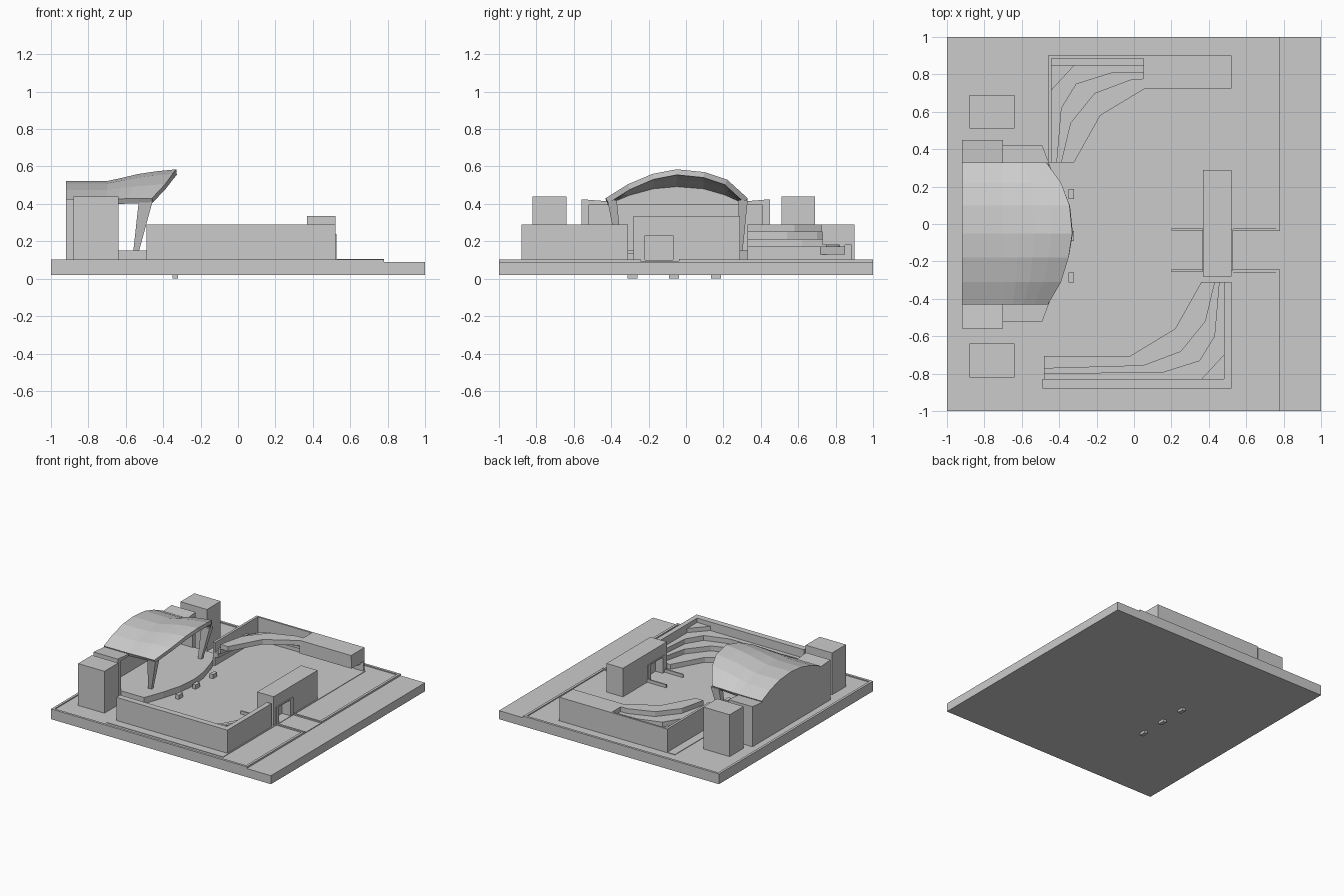
import bpy, bmesh

if "Cube" in bpy.data.objects:
    bpy.data.objects.remove(bpy.data.objects["Cube"])


def mesh_object(name, verts, faces):
    me = bpy.data.meshes.new(name)
    me.from_pydata(verts, [], faces)
    bm = bmesh.new()
    bm.from_mesh(me)
    bmesh.ops.recalc_face_normals(bm, faces=bm.faces)
    bm.to_mesh(me)
    bm.free()
    ob = bpy.data.objects.new(name, me)
    bpy.context.collection.objects.link(ob)
    return ob


def loft(name, low, high):
    """Solid between two matching loops of 3D points."""
    n = len(low)
    faces = [tuple(range(n))[::-1], tuple(range(n, 2 * n))]
    faces += [(i, (i + 1) % n, n + (i + 1) % n, n + i) for i in range(n)]
    return mesh_object(name, low + high, faces)


def prism(name, pts, z0, z1):
    return loft(name, [(x, y, z0) for x, y in pts], [(x, y, z1) for x, y in pts])


def box(name, x0, x1, y0, y1, z0, z1):
    return prism(name, [(x0, y0), (x1, y0), (x1, y1), (x0, y1)], z0, z1)


def cut(ob, cutter):
    m = ob.modifiers.new("cut", "BOOLEAN")
    m.operation = "DIFFERENCE"
    m.solver = "EXACT"
    m.object = cutter
    cutter.hide_render = True
    cutter.hide_viewport = True
    cutter.display_type = "WIRE"


# Ground: street slab, raised site, plaza pad
G = 0.096
box("street_slab", -1, 1, -1, 1, 0.02, 0.09)
box("site_slab", -1, 0.78, -1, 1, 0.085, G)
prism("plaza_pad", [(-0.53, -0.95), (0.53, -0.95), (0.53, 0.9), (-0.53, 0.9)], 0.09, 0.1)

# Kerbs around the two lawns, open at the entrance path
for side, ya, yb in (("south", -1, -0.25), ("north", 1, -0.03)):
    s = 1 if side == "south" else -1
    e = ya + 0.02 * s
    box(side + "_edge_kerb", -1, 0.78, min(ya, e), max(ya, e), 0.09, 0.104)
    box(side + "_street_kerb", 0.76, 0.78, min(ya, yb), max(ya, yb), 0.09, 0.104)
    box(side + "_path_kerb", 0.53, 0.78, yb - 0.008, yb + 0.008, 0.09, 0.106)
    box(side + "_queue_rail", 0.2, 0.38, yb - 0.006, yb + 0.006, 0.09, 0.125)
box("back_kerb", -1, -0.98, -1, 1, 0.09, 0.104)

# Towers beside the stage
for name, y0 in (("south_tower", -0.82), ("north_tower", 0.51)):
    box(name, -0.88, -0.64, y0, y0 + 0.18, 0.09, 0.44)

# Roof cross-sections at the back and along the curved front edge
ys = [-0.43, -0.31, -0.18, -0.05, 0.10, 0.22, 0.33]
back_z = [0.425, 0.475, 0.51, 0.522, 0.51, 0.475, 0.425]
front_z = [0.43, 0.505, 0.56, 0.585, 0.57, 0.53, 0.43]
front_x = [-0.46, -0.39, -0.35, -0.33, -0.345, -0.39, -0.47]

# Backstage building with arched top and stage recess
outline = [(-0.56, 0.09), (-0.56, 0.425)] + [(y, z - 0.01) for y, z in zip(ys, back_z)]
outline += [(0.45, 0.425), (0.45, 0.09)]
building = loft("backstage_building", [(-0.92, y, z) for y, z in outline],
                [(-0.70, y, z) for y, z in outline])
cut(building, box("recess_cutter", -0.84, -0.6, -0.52, 0.41, 0.1, 0.395))

# Curved canopy roof
verts = [(-0.92, y, z) for y, z in zip(ys, back_z)]
steps = [(0, 0), (0.22, 0.28), (0.45, 0.6), (0.7, 0.82), (1, 1)]
for s, w in steps:
    for y, bz, fz, fx in zip(ys, back_z, front_z, front_x):
        verts.append((-0.7 + s * (fx + 0.7), y, bz + w * (fz - bz)))
n = len(ys)
faces = [(i * n + j, (i + 1) * n + j, (i + 1) * n + j + 1, i * n + j + 1)
         for i in range(len(steps)) for j in range(n - 1)]
me = bpy.data.meshes.new("canopy_roof")
me.from_pydata(verts, [], faces)
roof = bpy.data.objects.new("canopy_roof", me)
bpy.context.collection.objects.link(roof)
sol = roof.modifiers.new("thickness", "SOLIDIFY")
sol.thickness = 0.03
sol.offset = -1

# Stage with bowed front
prism("stage", [(-0.84, -0.52), (-0.49, -0.52), (-0.43, -0.36), (-0.385, -0.2), (-0.37, -0.05),
                (-0.385, 0.1), (-0.43, 0.26), (-0.49, 0.42), (-0.84, 0.42)], 0.09, 0.15)

# Raking, tapered columns carrying the canopy
for name, yb, yt in (("south_column", -0.355, -0.395), ("north_column", 0.29, 0.305)):
    rect = lambda x0, x1, y, h, z: [(x0, y - h, z), (x1, y - h, z), (x1, y + h, z), (x0, y + h, z)]
    loft(name, rect(-0.56, -0.53, yb, 0.012, 0.145), rect(-0.53, -0.455, yt, 0.025, 0.42))

# Stage monitors
for i, y in enumerate((-0.285, -0.065, 0.16)):
    box("monitor_%d" % (i + 1), -0.35, -0.32, y - 0.027, y + 0.027, 0.0, 0.135)

# Seating tier edges, from the court outwards
tiers = [
    [(0.36, -0.31), (0.22, -0.56), (-0.02, -0.705), (-0.48, -0.705)],
    [(0.43, -0.31), (0.38, -0.52), (0.25, -0.68), (0.05, -0.755), (-0.48, -0.77)],
    [(0.455, -0.31), (0.43, -0.60), (0.35, -0.73), (0.16, -0.79), (-0.48, -0.80)],
    [(0.48, -0.31), (0.48, -0.70), (0.36, -0.83), (-0.48, -0.83)],
    [(0.48, -0.31), (0.48, -0.83), (-0.48, -0.83)],
]
turn = lambda p: (0.04 - p[0], 0.02 - p[1])
for k in range(3):
    ring = tiers[k] + tiers[k + 1][::-1]
    # south rises outwards, north strips rise towards the court
    prism("south_tier_%d" % (k + 1), ring, 0.09, 0.14 + 0.04 * k)
    prism("north_tier_%d" % (k + 1), [turn(p) for p in ring], 0.25 - 0.04 * k, 0.29 - 0.04 * k)
corner = [(0.48, -0.70), (0.48, -0.83), (0.36, -0.83)]
prism("south_corner_seat", corner, 0.09, 0.255)
prism("north_corner_seat", [turn(p) for p in corner], 0.13, 0.17)

# Outer walls of the stands
wall = [(0.52, -0.31), (0.52, -0.88), (-0.49, -0.88), (-0.49, -0.83), (0.48, -0.83), (0.48, -0.31)]
prism("south_stand_wall", wall, 0.09, 0.29)
prism("north_stand_wall", [(-0.46, 0.33), (-0.46, 0.9), (0.52, 0.9), (0.52, 0.885),
                           (-0.44, 0.885), (-0.44, 0.33)], 0.09, 0.29)
box("north_gallery", 0.05, 0.52, 0.73, 0.9, 0.18, 0.29)

# Entrance building with a framed doorway on both faces
gate = box("entrance_building", 0.37, 0.52, -0.28, 0.29, 0.09, 0.335)
cut(gate, box("doorway_cutter", 0.3, 0.6, -0.22, -0.07, 0.1, 0.23))
box("entrance_door", 0.43, 0.45, -0.23, -0.06, 0.09, 0.235)
for y0, y1, z0 in ((-0.25, -0.22, 0.09), (-0.07, -0.03, 0.09), (-0.22, -0.07, 0.23)):
    box("door_frame", 0.365, 0.527, y0, y1, z0, 0.24)
